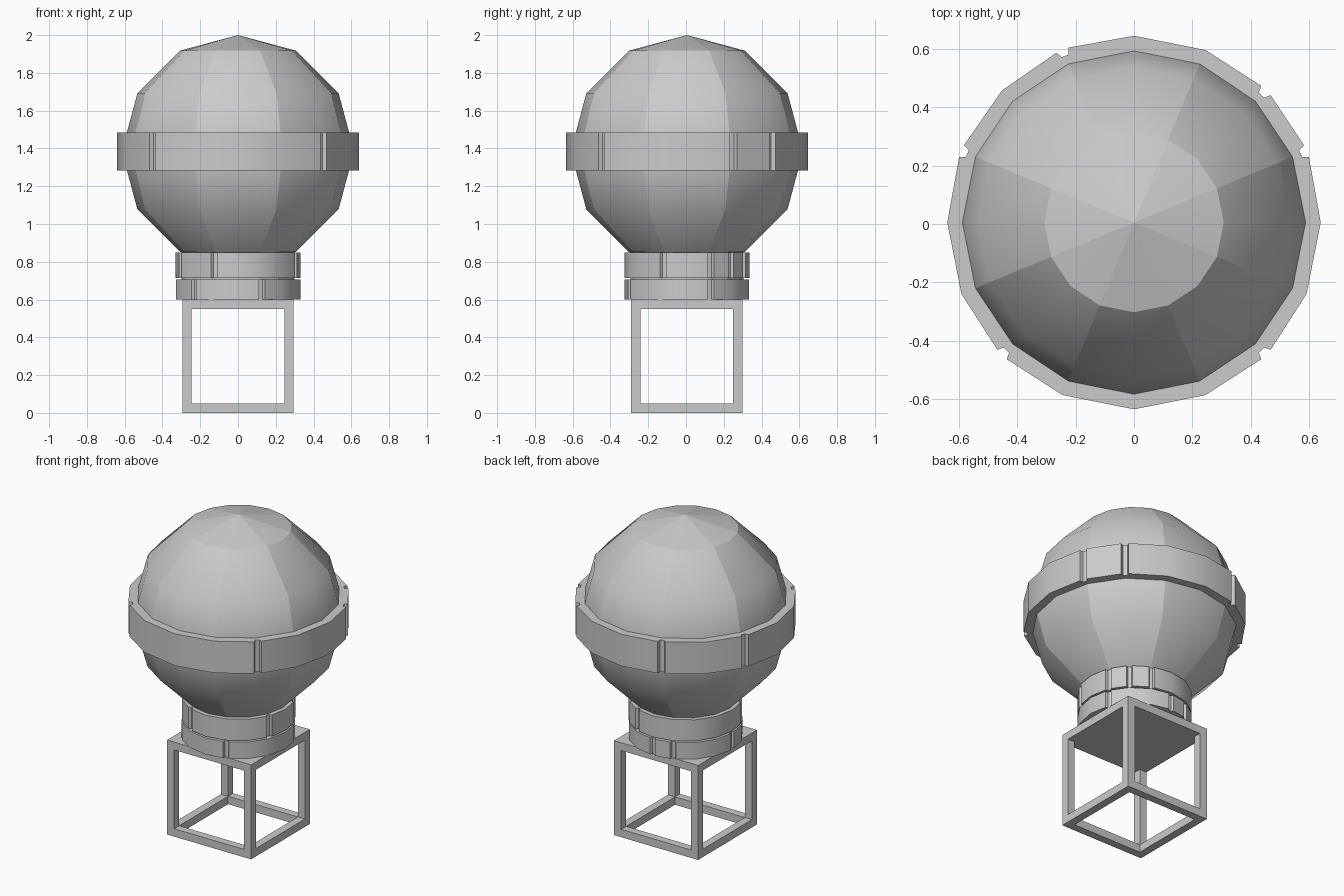
import bpy, bmesh, math
from mathutils import Matrix, Vector

if "Cube" in bpy.data.objects:
    bpy.data.objects.remove(bpy.data.objects["Cube"])

CY = 0.005  # slight offset so the whole model is centred


def finish(bm, name):
    bmesh.ops.recalc_face_normals(bm, faces=bm.faces)
    me = bpy.data.meshes.new(name)
    bm.to_mesh(me)
    bm.free()
    ob = bpy.data.objects.new(name, me)
    bpy.context.collection.objects.link(ob)
    return ob


def box(bm, lo, hi):
    lo, hi = Vector(lo), Vector(hi)
    size = hi - lo
    m = Matrix.Translation((lo + hi) / 2) @ Matrix.Diagonal((*size, 1))
    bmesh.ops.create_cube(bm, size=1, matrix=m)


def polar(r, deg, z):
    a = math.radians(deg)
    return (r * math.cos(a), r * math.sin(a) + CY, z)


def band(name, r, inner, z0, z1, notches, half, depth):
    """16-sided ring with shallow vertical grooves at the given angles."""
    outline = []
    for i in range(16):
        a = i * 22.5
        if a in notches:
            outline += [(a - half, r), (a - half * 0.6, r - depth),
                        (a + half * 0.6, r - depth), (a + half, r)]
        else:
            outline.append((a, r))
    bm = bmesh.new()
    loops = [[bm.verts.new(polar(rr if rr else inner, a, z))
              for a, rr in pts]
             for pts, z in ((outline, z0), (outline, z1),
                            ([(a, 0) for a, _ in outline], z1),
                            ([(a, 0) for a, _ in outline], z0))]
    n = len(outline)
    for k in range(4):
        p, q = loops[k], loops[(k + 1) % 4]
        for i in range(n):
            j = (i + 1) % n
            bm.faces.new((p[i], p[j], q[j], q[i]))
    ob = finish(bm, name)
    bpy.ops.object.select_all(action='DESELECT')
    ob.select_set(True)
    bpy.context.view_layer.objects.active = ob
    bpy.ops.object.shade_smooth_by_angle(angle=math.radians(25))
    return ob


# Globe: low-poly sphere, smooth in eight gores with sharp seams
bm = bmesh.new()
R, CZ = 0.615, 1.385
bmesh.ops.create_uvsphere(bm, u_segments=16, v_segments=6, radius=R,
                          matrix=Matrix.Translation((0, CY, CZ)))
for f in bm.faces:
    f.smooth = True
for e in bm.edges:
    a, b = (v.co - Vector((0, CY, CZ)) for v in e.verts)
    mid = (a + b) / 2
    if abs(a.z - b.z) > 0.01:      # meridian: every second one is a seam
        step = round(math.degrees(math.atan2(mid.y, mid.x)) / 22.5)
        e.smooth = step % 2 == 0
    else:                          # rim of the end caps
        e.smooth = abs(mid.z) < 0.5
finish(bm, "globe")

# Grooved bands around the globe and its neck
band("globe_band", 0.64, 0.56, 1.283, 1.485,
     (22.5, 45, 112.5, 157.5, 225, 315), 2.0, 0.022)
band("upper_collar", 0.33, 0.27, 0.715, 0.85,
     (22.5, 45, 67.5, 202.5, 247.5, 337.5), 3.0, 0.015)
band("lower_collar", 0.33, 0.27, 0.60, 0.705,
     (22.5, 90, 112.5, 180, 225, 292.5), 3.0, 0.015)

# Neck core closing the seam between the collars
bm = bmesh.new()
bmesh.ops.create_cone(bm, cap_ends=True, segments=16, radius1=0.3, radius2=0.3,
                      depth=0.24, matrix=Matrix.Translation((0, CY, 0.72)))
finish(bm, "neck")

# Open cube frame: four posts, four bottom rails
H, T = 0.295, 0.05
bm = bmesh.new()
for s in (-1, 1):
    for t in (-1, 1):
        x, y = s * (H - T / 2), t * (H - T / 2) + CY
        box(bm, (x - T / 2, y - T / 2, 0), (x + T / 2, y + T / 2, 0.55))
    e = s * (H - T / 2)
    box(bm, (e - T / 2, -H + T + CY, 0), (e + T / 2, H - T + CY, T))
    box(bm, (-H + T, e - T / 2 + CY, 0), (H - T, e + T / 2 + CY, T))
finish(bm, "basket_frame")

# Solid plate on top of the frame
bm = bmesh.new()
box(bm, (-H, -H + CY, 0.55), (H, H + CY, 0.60))
finish(bm, "basket_top")
